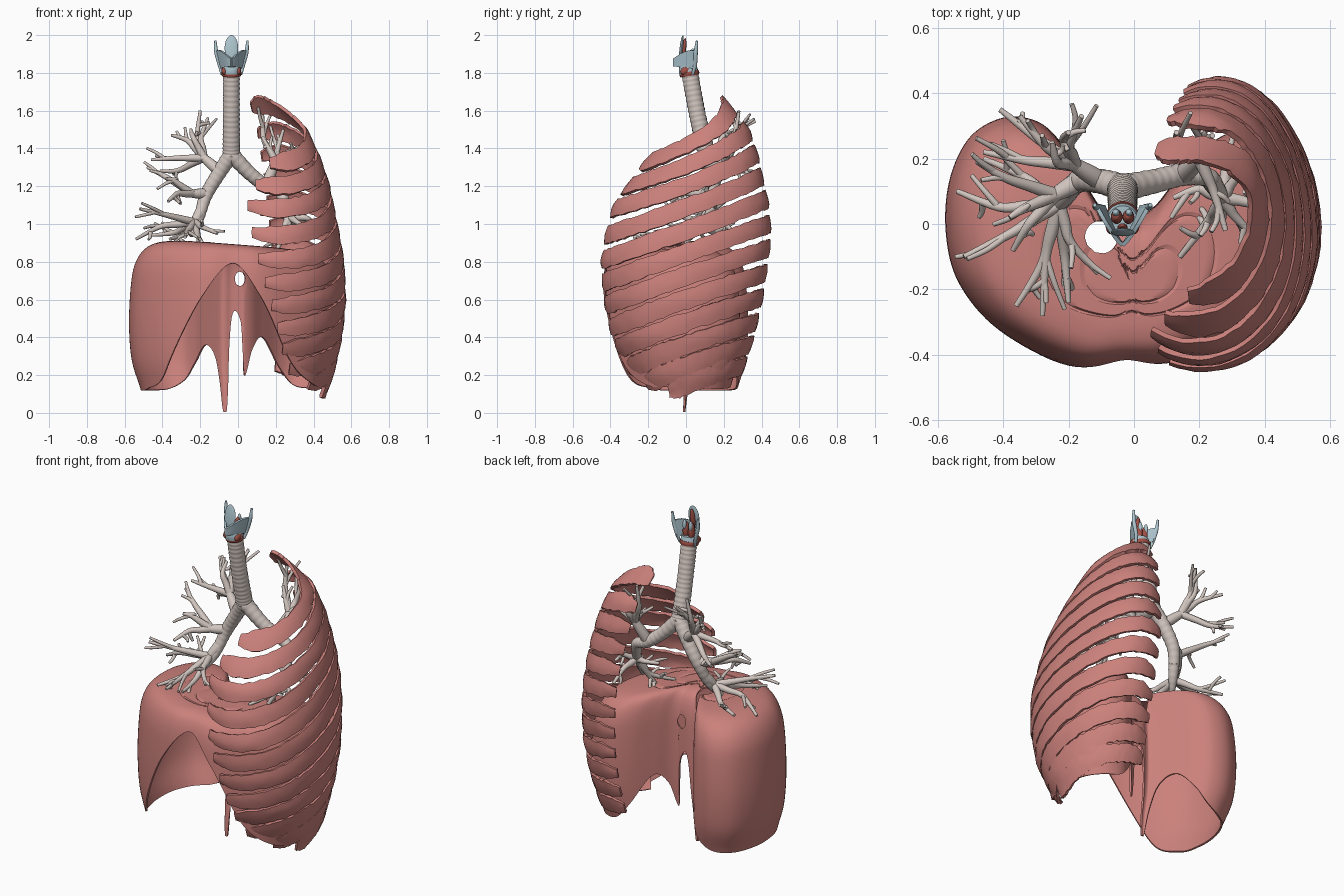
import bpy, bmesh, math, random
from mathutils import Vector, Matrix

random.seed(4)
cube = bpy.data.objects.get("Cube")
if cube:
    bpy.data.objects.remove(cube, do_unlink=True)


def material(name, rgb):
    m = bpy.data.materials.new(name)
    m.use_nodes = True
    m.diffuse_color = (*rgb, 1)
    m.node_tree.nodes["Principled BSDF"].inputs["Base Color"].default_value = (*rgb, 1)
    return m


MUSCLE = material("muscle pink", (0.6, 0.22, 0.2))
AIRWAY = material("airway beige", (0.64, 0.56, 0.52))
CARTILAGE = material("cartilage blue", (0.42, 0.56, 0.62))
DARK = material("deep red", (0.36, 0.08, 0.06))


def finish(name, bm, mat, thickness=0):
    """Turn a bmesh into a named, smooth shaded object."""
    bmesh.ops.recalc_face_normals(bm, faces=bm.faces)
    mesh = bpy.data.meshes.new(name)
    bm.to_mesh(mesh)
    bm.free()
    obj = bpy.data.objects.new(name, mesh)
    bpy.context.collection.objects.link(obj)
    mesh.materials.append(mat)
    bpy.ops.object.select_all(action='DESELECT')
    obj.select_set(True)
    bpy.context.view_layer.objects.active = obj
    if thickness:
        mod = obj.modifiers.new("Thickness", 'SOLIDIFY')
        mod.thickness, mod.offset = thickness, 0
        bpy.ops.object.modifier_apply(modifier=mod.name)
    bpy.ops.object.shade_smooth_by_angle(angle=math.radians(45))


def spline(pts, n, closed=False):
    """Catmull-Rom samples through points of any dimension."""
    p = [Vector(q) for q in pts]
    p = [p[-1]] + p + p[:2] if closed else [p[0]] + p + [p[-1]]
    out = []
    for a, b, c, d in zip(p, p[1:], p[2:], p[3:]):
        for k in range(n):
            t = k / n
            out.append((b * 2 + (c - a) * t + (a * 2 - b * 5 + c * 4 - d) * t ** 2
                        + (b * 3 - a - c * 3 + d) * t ** 3) / 2)
    return out if closed else out + [p[-1]]


def skin(bm, rows, closed=False):
    """Bridge rows of points with quads."""
    grid = [[bm.verts.new(co) for co in row] for row in rows]
    for r, s in zip(grid, grid[1:]):
        for k in range(len(r) - (not closed)):
            j = (k + 1) % len(r)
            bm.faces.new((r[k], r[j], s[j], s[k]))
    return grid


def tube(bm, pts, n=5, sides=12, ridge=0):
    """Sweep a circle along (x, y, z, radius) points, optionally ringed."""
    path = spline(pts, n)
    u = Vector((0.3, 0.9, 0.2))
    rows = []
    for k, p in enumerate(path):
        t = (path[min(k + 1, len(path) - 1)] - path[max(k - 1, 0)]).xyz.normalized()
        u = (u - t * u.dot(t)).normalized()
        v = t.cross(u)
        r = p.w * (1 + ridge * math.cos(k * math.pi / 2))
        rows.append([p.xyz + (u * math.cos(a) + v * math.sin(a)) * r
                     for a in (math.tau * i / sides for i in range(sides))])
    grid = skin(bm, rows, True)
    bm.faces.new(grid[0])
    bm.faces.new(grid[-1])


def pierce(bm, middle, size, axis, guard_axis, guard):
    """Open an oval hole in the x/axis plane and round its rim."""
    def spread(v):
        return math.hypot((v.co.x - middle[0]) / size[0], (v.co[axis] - middle[1]) / size[1])
    near = [v for v in bm.verts if v.co[guard_axis] > guard and spread(v) < 2]
    gone = [v for v in near if spread(v) < 1]
    rim = [v for v in near if spread(v) >= 1]
    bmesh.ops.delete(bm, geom=gone, context='VERTS')
    for v in rim:
        if v.is_valid and v.is_boundary:
            d = spread(v)
            v.co.x = middle[0] + (v.co.x - middle[0]) / d
            v.co[axis] = middle[1] + (v.co[axis] - middle[1]) / d


def lookup(table, z):
    """Linear lookup in rows of (z, values...) sorted from the top down."""
    for a, b in zip(table, table[1:]):
        if z >= b[0]:
            f = min(1, (z - a[0]) / (b[0] - a[0]))
            return [p + (q - p) * f for p, q in zip(a[1:], b[1:])]
    return table[-1][1:]


# Diaphragm: outline points carry the height of the lower edge
outline = [(.515, -.02, .14), (.5, .15, .13), (.43, .25, .13), (.32, .28, .15), (.22, .23, .25),
           (.13, .13, .4), (.075, .06, .34), (.035, .03, .2), (.015, .03, .48), (-.035, .03, .5),
           (-.068, .02, .02), (-.09, .025, .02), (-.115, .06, .28), (-.17, .15, .36), (-.23, .25, .27),
           (-.3, .31, .18), (-.4, .32, .13), (-.5, .26, .12), (-.56, .13, .12), (-.57, -.03, .12),
           (-.53, -.18, .13), (-.41, -.32, .21), (-.2, -.43, .6), (-.03, -.43, .79), (.12, -.42, .62),
           (.28, -.34, .28), (.44, -.21, .15)]
profile = spline([(0, .886), (.3, .886), (.55, .882), (.74, .866), (.86, .83), (.94, .765), (.98, .67),
                  (1, .48), (.975, .28), (.89, .12), (.86, 0)], 6)
centre = Vector((0, -.2))
ROWS = 56
columns = []
for edge in spline(outline, 8, closed=True):
    low = min(max(edge.z, 0.004), 0.82)
    k = next(i for i, p in enumerate(profile) if p.y <= low)
    end = k - 1 + (profile[k - 1].y - low) / (profile[k - 1].y - profile[k].y)
    column = []
    for i in range(ROWS + 1):
        t = end * i / ROWS
        j = min(int(t), len(profile) - 2)
        r, z = profile[j].lerp(profile[j + 1], t - j)
        xy = centre + (edge.xy - centre) * r
        column.append((xy.x, xy.y, z - 0.2 * xy.x * max(0, z - 0.5)))
    columns.append(column)
bm = bmesh.new()
skin(bm, list(zip(*columns)), True)
pierce(bm, (-.1, -.04), (.05, .05), 1, 2, .7)
pierce(bm, (.01, .71), (.027, .038), 2, 1, -.1)
bmesh.ops.remove_doubles(bm, verts=bm.verts, dist=0.002)
finish("diaphragm", bm, MUSCLE, 0.01)

# Rib muscle bands lie on one half-cage shell: height, side, back, front
cage = [(1.7, .18, .17, .04), (1.6, .27, .25, -.02), (1.5, .36, .33, -.09), (1.35, .43, .38, -.2),
        (1.2, .48, .41, -.31), (1.1, .5, .435, -.38), (.95, .53, .445, -.42), (.8, .555, .43, -.445),
        (.6, .565, .4, -.43), (.4, .545, .355, -.39), (.2, .5, .29, -.3), (.1, .46, .25, -.24)]
back_heights = (1.63, 1.49, 1.37, 1.25, 1.13, 1.0, .87, .74, .61, .48, .36, .25)
front_heights = (1.32, 1.2, 1.08, .94, .81, .69, .57, .45, .34, .23, .13, .05)
front_wrap = (0, .3, .47, .4, .3, .2, .1, 0, -.1, -.25, -.7, -1.2)
STEPS = 48
for i, (zb, zf, wrap) in enumerate(zip(back_heights, front_heights, front_wrap)):
    start, stop = -0.45 + 0.02 * i, math.pi + wrap
    rows = []
    for k in range(STEPS + 1):
        a = start + (stop - start) * k / STEPS
        drop = (1 - math.cos(a)) / 2
        mid = zb + (zf - zb) * drop
        half = (0.046 + 0.008 * math.sin(a)) * min(1, 0.6 + 0.1 * min(k, STEPS - k))
        top, bottom = (half * random.uniform(0.88, 1.08) for _ in range(2))
        row = []
        for f in (-1, -0.5, 0, 0.5, 1):
            z = mid + f * (top if f > 0 else bottom)
            side, back, front = lookup(cage, z)
            bulge = 1 - 0.012 * f * f + random.uniform(-0.004, 0.004)
            cx, cy = side * (0.5 - 0.12 * drop), (back + front) / 2
            row.append((cx + (side - cx) * math.sin(a) * bulge,
                        cy + (back - front) / 2 * math.cos(a) * bulge, z))
        rows.append(row)
    bm = bmesh.new()
    skin(bm, rows)
    finish(f"rib_muscle_{i + 1}", bm, MUSCLE, 0.018)

# Windpipe and the two main bronchi, ringed
fork = (-.035, .11, 1.37)
bm = bmesh.new()
tube(bm, [(-.035, .02, 1.8, .044), (-.035, .06, 1.58, .044), (*fork, .046)], 36, 20, 0.03)
finish("windpipe", bm, AIRWAY)
right_main = [(*fork, .042), (-.1, .13, 1.27, .038), (-.17, .13, 1.15, .034), (-.21, .08, 1.02, .026),
              (-.25, .02, .94, .014)]
left_main = [(*fork, .042), (.06, .13, 1.27, .037), (.15, .15, 1.2, .034), (.23, .14, 1.16, .029),
             (.26, .08, 1.04, .022), (.27, .02, .93, .013)]
for side, path in (("right", right_main), ("left", left_main)):
    bm = bmesh.new()
    tube(bm, path, 16, 16, 0.025)
    finish(f"{side}_main_bronchus", bm, AIRWAY)

# Smaller airways: a stem to each hub, then branches with twigs
hubs = [
    ("right_upper", (-.1, .13, 1.28), (-.18, .18, 1.35),
     [(-.2, .28, 1.6), (-.16, .33, 1.56), (-.25, .25, 1.5), (-.35, .33, 1.47), (-.46, .22, 1.34),
      (-.41, .35, 1.28)]),
    ("right_middle", (-.17, .13, 1.16), (-.24, .09, 1.16),
     [(-.37, -.08, 1.12), (-.38, .02, 1.24), (-.48, .19, 1.3)]),
    ("right_lower", (-.19, .11, 1.08), (-.23, .06, 1.01),
     [(-.52, -.1, 1.08), (-.54, .1, .92), (-.46, .2, .94), (-.36, -.25, .92), (-.28, -.28, .93),
      (-.2, -.24, .92), (-.11, -.15, .95)]),
    ("left_upper", (.15, .15, 1.21), (.2, .2, 1.33),
     [(.13, .28, 1.59), (.24, .27, 1.5), (.13, .24, 1.46), (.33, .2, 1.4), (.28, -.02, 1.3)]),
    ("left_lower", (.23, .14, 1.16), (.27, .08, 1.04),
     [(.4, .1, 1.0), (.38, -.05, .97), (.14, -.1, .88), (.3, .26, .95), (.36, .2, 1.12),
      (.12, .08, 1.05), (.2, -.02, .85)])]


def jitter(s):
    return Vector([random.uniform(-s, s) for _ in range(3)])


for name, root, hub, ends in hubs:
    bm = bmesh.new()
    root, hub = Vector(root), Vector(hub)
    tube(bm, [(*root, .03), (*root.lerp(hub, 0.5), .028), (*hub, .022)])
    for end in map(Vector, ends):
        joint = hub.lerp(end, 0.55) + jitter(0.03)
        tube(bm, [(*hub, .021), (*hub.lerp(joint, 0.5), .018), (*joint, .014), (*end, .008)])
        for f in (0.0, 0.4):
            base = joint.lerp(end, f)
            tip = base + (end - base) * 0.6 + jitter(0.07)
            tube(bm, [(*base, .011), (*base.lerp(tip, 0.5) + jitter(0.008), .009), (*tip, .007)], 4)
    finish(f"{name}_airways", bm, AIRWAY)

# Voice box: folded shield plate with horns
MID = -0.035
for sign, side in ((-1, "right"), (1, "left")):
    bm = bmesh.new()
    rows = []
    for k in range(9):
        s = k / 8
        x, y = sign * 0.08 * s ** 0.8, -0.065 + 0.12 * s
        top, low = 1.875 + 0.045 * math.sin(s * 2), 1.835 - 0.012 * s
        rows.append([(MID + x * (0.72 + 0.28 * f), y, low + (top - low) * f) for f in (0, 0.5, 1)])
    skin(bm, rows)
    finish(f"{side}_shield_plate", bm, CARTILAGE, 0.012)
    bm = bmesh.new()
    tube(bm, [(MID + sign * x, y, z, r) for x, y, z, r in
              ((.085, .058, 1.97, .006), (.08, .052, 1.91, .011), (.062, .048, 1.84, .01), (.05, .035, 1.79, .007))])
    finish(f"{side}_horn", bm, CARTILAGE)


def ellipsoid(name, place, size, mat, tilt=0):
    bm = bmesh.new()
    bmesh.ops.create_uvsphere(bm, u_segments=20, v_segments=12, radius=1,
                              matrix=Matrix.Translation(place) @ Matrix.Rotation(tilt, 4, 'X')
                              @ Matrix.Diagonal((*size, 1)))
    finish(name, bm, mat)


ellipsoid("epiglottis", (MID, -.025, 1.93), (.036, .009, .07), CARTILAGE, -0.12)
ellipsoid("epiglottis_lining", (MID, -.012, 1.92), (.016, .012, .065), DARK, -0.12)
for sign, side in ((-1, "right"), (1, "left")):
    ellipsoid(f"{side}_vocal_muscle", (MID + sign * .018, .022, 1.86), (.018, .022, .055), DARK)
    ellipsoid(f"{side}_vocal_cartilage", (MID + sign * .02, .035, 1.9), (.011, .012, .03), CARTILAGE)
    ellipsoid(f"{side}_lower_muscle", (MID + sign * .038, -.002, 1.812), (.014, .03, .02), DARK, 0.4)
bm = bmesh.new()
tube(bm, [(MID, .01, 1.835, .046), (MID, .012, 1.815, .05), (MID, .016, 1.795, .05)], 4, 20)
finish("ring_cartilage", bm, CARTILAGE)
bm = bmesh.new()
tube(bm, [(MID, .016, 1.806, .051), (MID, .018, 1.796, .053), (MID, .02, 1.784, .05)], 4, 20)
finish("ring_muscle", bm, DARK)
